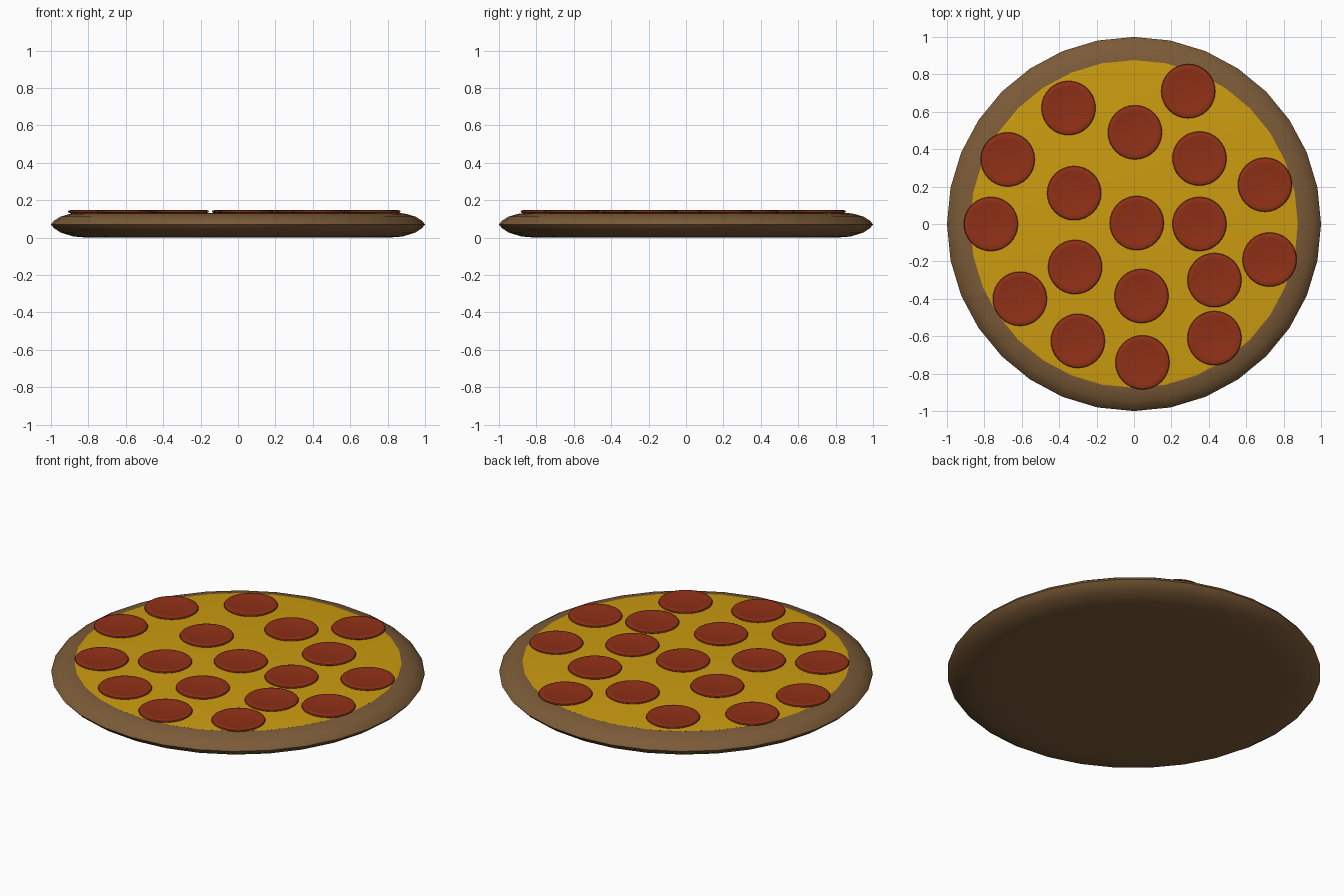
import bpy, bmesh, math

if "Cube" in bpy.data.objects:
    bpy.data.objects.remove(bpy.data.objects["Cube"])


def material(name, color):
    mat = bpy.data.materials.new(name)
    mat.diffuse_color = color
    mat.use_nodes = True
    mat.node_tree.nodes["Principled BSDF"].inputs["Base Color"].default_value = mat.diffuse_color
    return mat


def lathe(name, profile, segments, mat, location=(0, 0, 0), angle=30):
    """Revolve (radius, height) points around z; radius 0 closes with a pole."""
    bm = bmesh.new()
    rings = []
    for r, z in profile:
        if r == 0:
            rings.append([bm.verts.new((0, 0, z))] * segments)
        else:
            rings.append([bm.verts.new((r * math.sin(a), r * math.cos(a), z))
                          for a in (2 * math.pi * i / segments for i in range(segments))])
    for a, b in zip(rings, rings[1:]):
        for i in range(segments):
            j = (i + 1) % segments
            quad = list(dict.fromkeys((a[i], a[j], b[j], b[i])))
            bm.faces.new(quad)
    bmesh.ops.recalc_face_normals(bm, faces=bm.faces)
    mesh = bpy.data.meshes.new(name)
    bm.to_mesh(mesh)
    bm.free()
    mesh.materials.append(mat)
    obj = bpy.data.objects.new(name, mesh)
    obj.location = location
    bpy.context.collection.objects.link(obj)
    bpy.ops.object.select_all(action='DESELECT')
    obj.select_set(True)
    bpy.context.view_layer.objects.active = obj
    bpy.ops.object.shade_smooth_by_angle(angle=math.radians(angle))
    return obj


crust_mat = material("crust_brown", (0.20, 0.105, 0.04, 1))
cheese_mat = material("cheese_yellow", (0.60, 0.33, 0.005, 1))
meat_mat = material("pepperoni_red", (0.28, 0.03, 0.008, 1))

# Baked base with rounded rim
lathe("crust", [(0, 0), (0.80, 0.0), (0.88, 0.006), (0.95, 0.028), (0.985, 0.052),
                (1.0, 0.07), (0.985, 0.09), (0.95, 0.112), (0.90, 0.127),
                (0.87, 0.131), (0.85, 0.12), (0, 0.12)], 32, crust_mat)

# Cheese layer
lathe("cheese", [(0, 0.118), (0.86, 0.118), (0.876, 0.131), (0.86, 0.133), (0, 0.133)],
      32, cheese_mat)

# Pepperoni slices with a slightly raised rim
slice_profile = [(0, -0.006), (0.133, -0.006), (0.145, 0.002), (0.142, 0.008),
                 (0.13, 0.012), (0.115, 0.011), (0.105, 0.009), (0, 0.009)]
spots = [(0.29, 0.71), (-0.35, 0.62), (0.005, 0.49), (-0.675, 0.345), (0.35, 0.35),
         (0.70, 0.21), (-0.32, 0.165), (-0.765, 0.0), (0.015, 0.005), (0.35, 0.0),
         (0.725, -0.19), (-0.315, -0.23), (0.43, -0.30), (0.04, -0.385),
         (-0.61, -0.40), (-0.30, -0.625), (0.43, -0.61), (0.045, -0.74)]
for n, (x, y) in enumerate(spots, 1):
    lathe(f"pepperoni_{n:02d}", slice_profile, 32, meat_mat, (x, y, 0.136))
